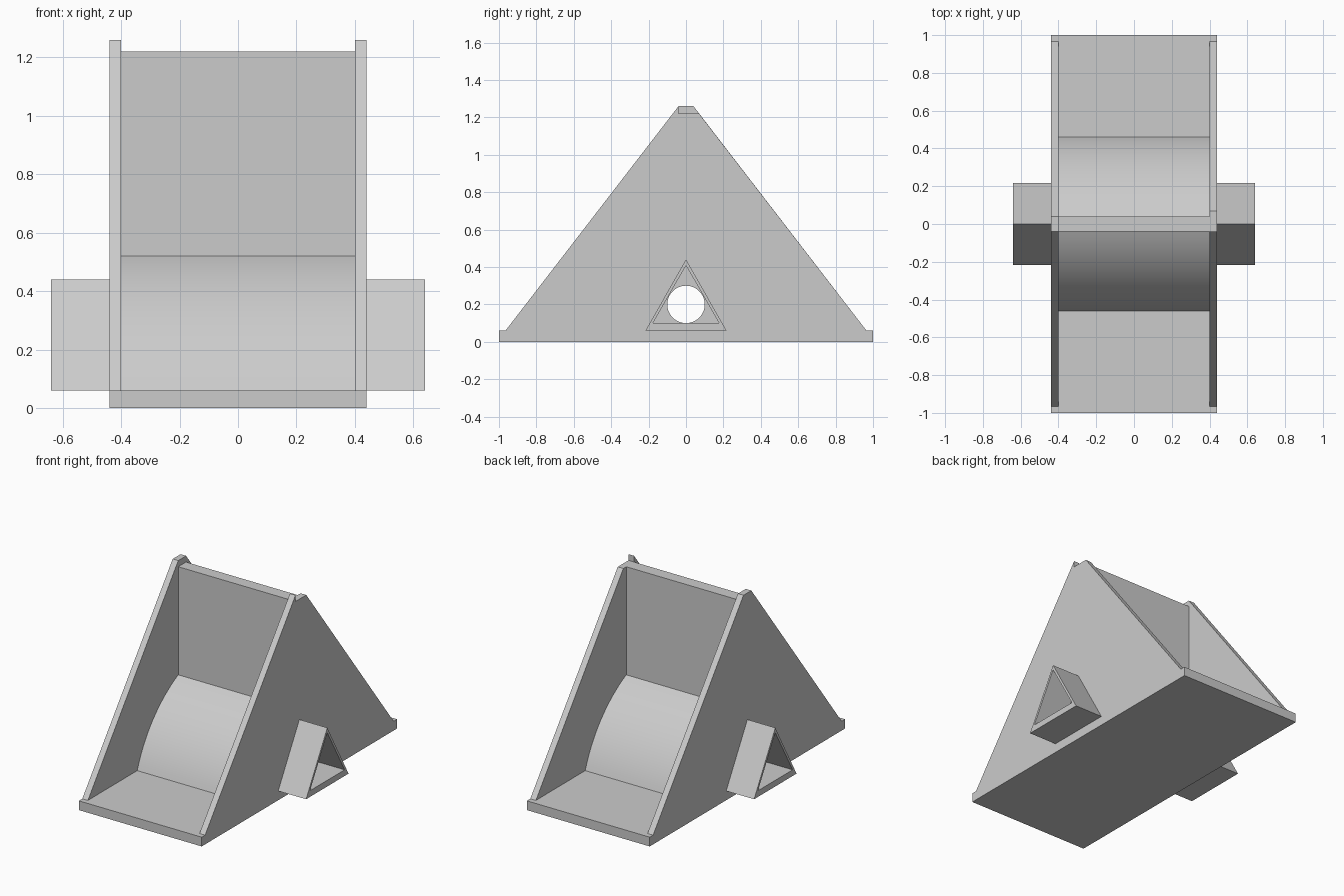
import bpy, bmesh
from math import sin, cos, atan2, radians, hypot

cube = bpy.data.objects.get("Cube")
if cube:
    bpy.data.objects.remove(cube, do_unlink=True)

grey = bpy.data.materials.new("plain_grey")
grey.use_nodes = True
colour = (0.6, 0.6, 0.6, 1)
grey.diffuse_color = colour
grey.node_tree.nodes["Principled BSDF"].inputs["Base Color"].default_value = colour


def extrude(name, profile, x0, x1):
    """Solid prism: a (y, z) outline swept from x0 to x1."""
    bm = bmesh.new()
    face = bm.faces.new([bm.verts.new((x0, y, z)) for y, z in profile])
    swept = bmesh.ops.extrude_face_region(bm, geom=[face])["geom"]
    bmesh.ops.translate(bm, vec=(x1 - x0, 0, 0),
                        verts=[v for v in swept if isinstance(v, bmesh.types.BMVert)])
    bmesh.ops.recalc_face_normals(bm, faces=bm.faces)
    mesh = bpy.data.meshes.new(name)
    bm.to_mesh(mesh)
    bm.free()
    mesh.materials.append(grey)
    obj = bpy.data.objects.new(name, mesh)
    bpy.context.collection.objects.link(obj)
    return obj


def select(obj):
    bpy.ops.object.select_all(action='DESELECT')
    obj.select_set(True)
    bpy.context.view_layer.objects.active = obj


def cut(obj, cutter):
    select(obj)
    mod = obj.modifiers.new("cut", 'BOOLEAN')
    mod.operation, mod.solver, mod.object = 'DIFFERENCE', 'EXACT', cutter
    bpy.ops.object.modifier_apply(modifier=mod.name)


def smooth(obj):
    select(obj)
    bpy.ops.object.shade_smooth_by_angle(angle=radians(30))


def arc(start, end, sweep, steps):
    """Points on a circular arc that sags to the right of start -> end."""
    dy, dz = end[0] - start[0], end[1] - start[1]
    radius = hypot(dy, dz) / (2 * sin(sweep / 2))
    mid = atan2(dz, dy) + radians(90)
    cy = (start[0] + end[0]) / 2 - radius * cos(sweep / 2) * cos(mid)
    cz = (start[1] + end[1]) / 2 - radius * cos(sweep / 2) * sin(mid)
    angles = [mid + sweep / 2 - sweep * i / steps for i in range(steps + 1)]
    return [(cy + radius * cos(a), cz + radius * sin(a)) for a in angles]


BASE, TOP, PEAK = 0.06, 1.22, 1.26
INNER, OUTER, TUBE_END = 0.40, 0.44, 0.64

# Base plate
extrude("base_plate", [(-1, 0), (1, 0), (1, BASE), (-1, BASE)], -OUTER, OUTER)

# Central divider flaring into a curved ramp on both sides
ramp = arc((0.46, BASE), (0.04, 0.52), radians(-45), 20)
ramp = [(0.46, BASE)] + ramp[1:-1] + [(0.04, 0.52)]
half = ramp + [(0.04, TOP)]
core = extrude("curved_divider", half + [(-y, z) for y, z in reversed(half)], -INNER, INNER)

# Triangular side walls; the left one has a notch at its peak
right_wall = extrude("right_wall", [(-0.965, BASE), (0.965, BASE), (0.04, PEAK), (-0.04, PEAK)],
                     -OUTER, -INNER)
left_wall = extrude("left_wall", [(-0.965, BASE), (0.965, BASE), (0.07, TOP),
                                  (-0.04, TOP), (-0.04, PEAK)], INNER, OUTER)

# Round axle hole through the walls and divider
hole = extrude("hole_cutter", [(0.1 * cos(radians(a)), 0.2 + 0.1 * sin(radians(a)))
                               for a in range(0, 360, 6)], -1, 1)
for part in (core, right_wall, left_wall):
    cut(part, hole)
    smooth(part)
bpy.data.objects.remove(hole, do_unlink=True)

# Hollow triangular tubes on each side
bore = extrude("bore_cutter", [(-0.177, 0.10), (0.177, 0.10), (0, 0.408)], -1, 1)
for side, s in (("left", 1), ("right", -1)):
    tube = extrude(side + "_triangular_tube", [(-0.217, BASE), (0.217, BASE), (0, 0.44)],
                   s * OUTER, s * TUBE_END)
    cut(tube, bore)
bpy.data.objects.remove(bore, do_unlink=True)
